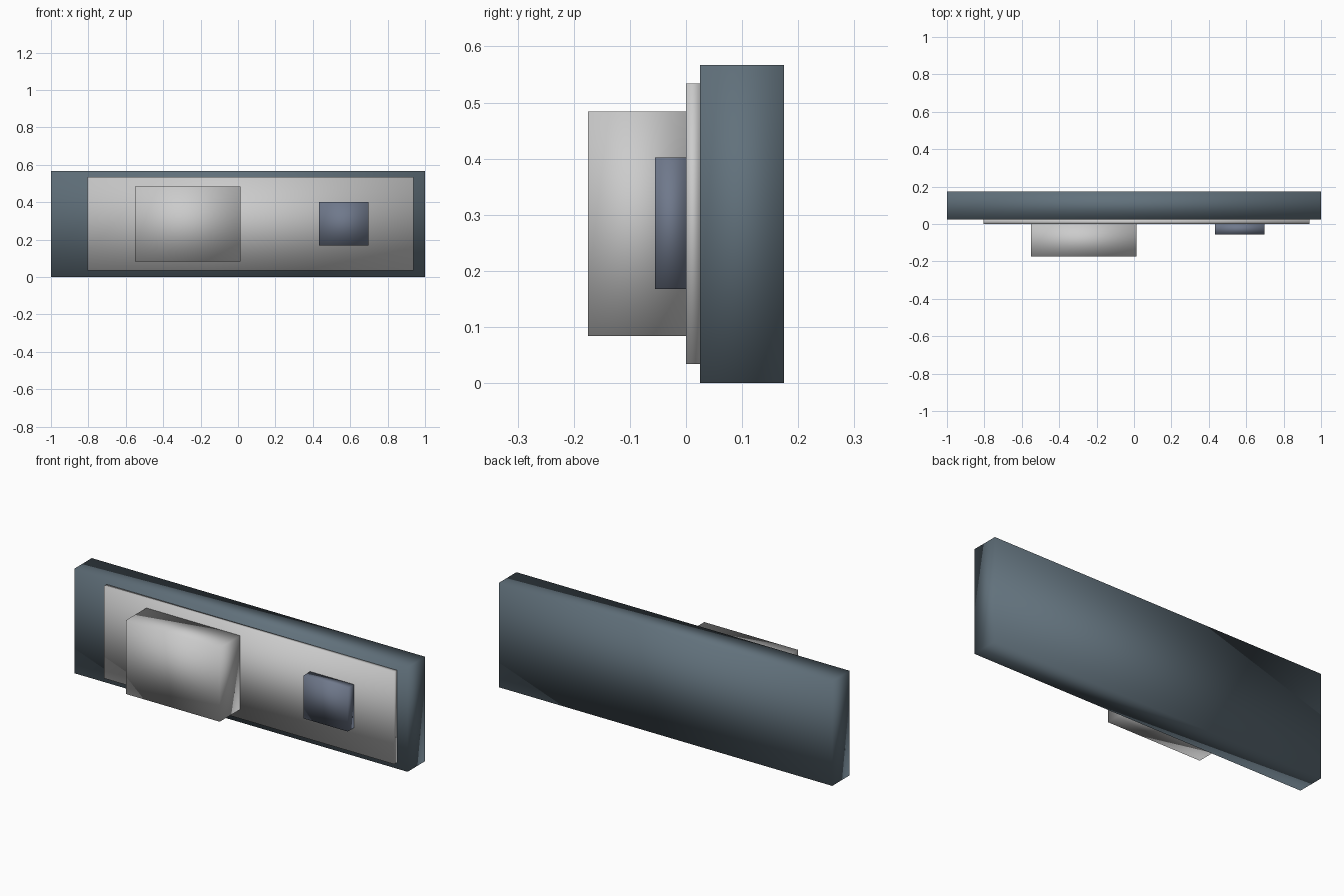
import bpy

if "Cube" in bpy.data.objects:
    bpy.data.objects.remove(bpy.data.objects["Cube"])


def material(name, rgb):
    m = bpy.data.materials.new(name)
    m.diffuse_color = (*rgb, 1)
    m.use_nodes = True
    m.node_tree.nodes["Principled BSDF"].inputs["Base Color"].default_value = m.diffuse_color
    return m


def box(name, x, y, z, mat=None):
    """Softly shaded box spanning the given (min, max) ranges."""
    spans = (x, y, z)
    bpy.ops.mesh.primitive_cube_add(size=1, location=[(a + b) / 2 for a, b in spans])
    ob = bpy.context.object
    ob.name = name
    ob.scale = [b - a for a, b in spans]
    bpy.ops.object.transform_apply(location=False, rotation=False, scale=True)
    bpy.ops.object.shade_smooth()
    if mat:
        ob.data.materials.append(mat)
    return ob


slate = material("slate", (0.12, 0.165, 0.2))
blue_grey = material("blue_grey", (0.16, 0.19, 0.26))

# Thick backing slab
box("back_slab", (-1, 1), (0.025, 0.175), (0, 0.567), slate)
# Thin plate on its front
box("front_plate", (-0.805, 0.937), (0, 0.025), (0.034, 0.534))
# Large raised block
box("large_block", (-0.55, 0.013), (-0.175, 0), (0.084, 0.484))
# Small raised block
box("small_block", (0.433, 0.697), (-0.055, 0), (0.168, 0.402), blue_grey)
